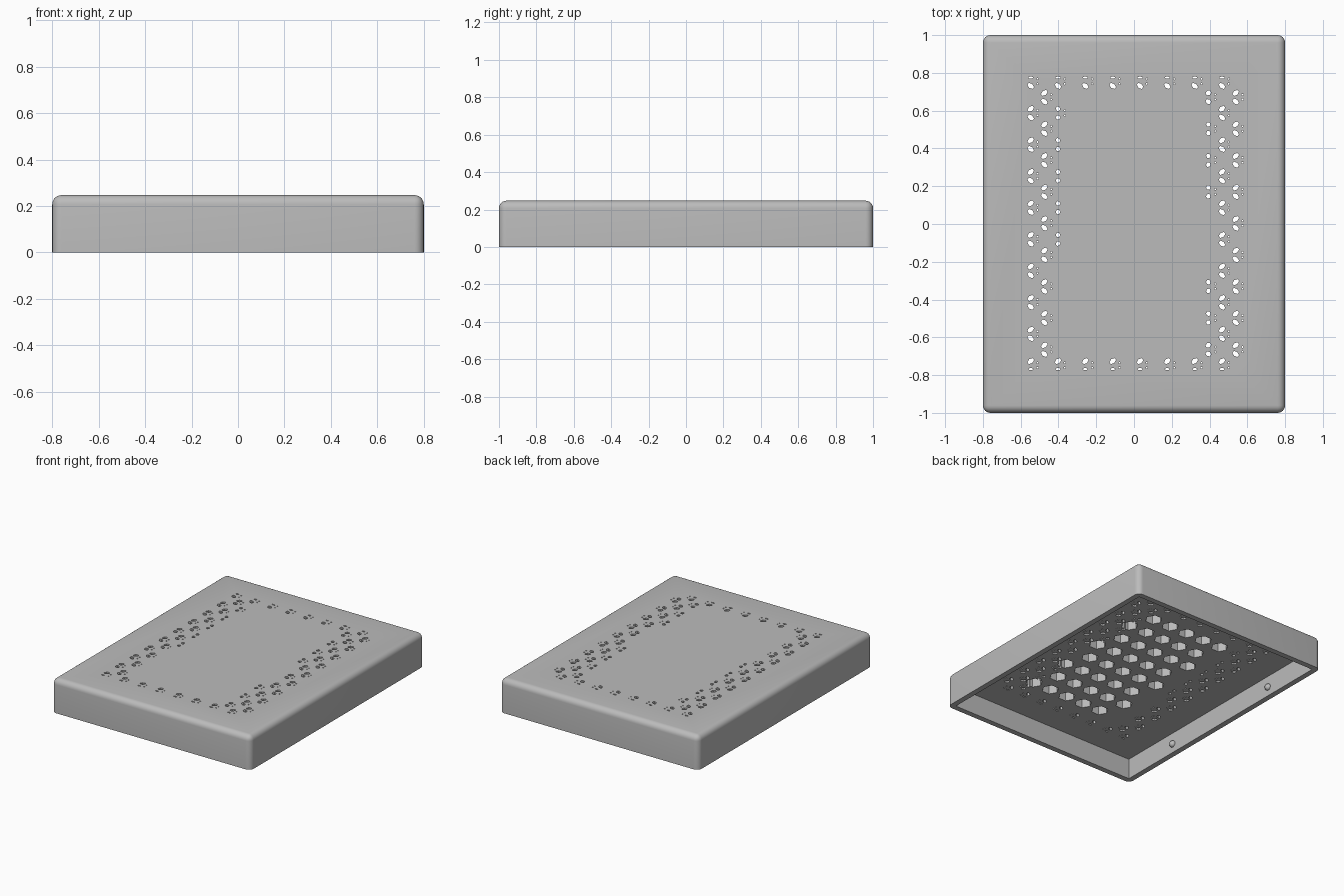
import bpy, bmesh, math
from mathutils import Matrix, Vector

cube = bpy.data.objects.get("Cube")
if cube:
    bpy.data.objects.remove(cube)

W, D, H = 1.6, 2.0, 0.247      # outer size
WALL, CEILING, ROUND = 0.04, 0.15, 0.04
PX, PY = 0.1447, 0.167         # pattern pitch

grey = bpy.data.materials.new("grey plastic")
grey.use_nodes = True
grey.diffuse_color = (0.5, 0.5, 0.5, 1)
grey.node_tree.nodes["Principled BSDF"].inputs["Base Color"].default_value = (0.5, 0.5, 0.5, 1)


def make_object(name, bm):
    mesh = bpy.data.meshes.new(name)
    bm.to_mesh(mesh)
    bm.free()
    mesh.materials.append(grey)
    obj = bpy.data.objects.new(name, mesh)
    bpy.context.collection.objects.link(obj)
    return obj


def add_box(bm, w, d, z0, z1):
    m = Matrix.Translation((0, 0, (z0 + z1) / 2)) @ Matrix.Diagonal((w, d, z1 - z0, 1))
    return bmesh.ops.create_cube(bm, size=1, matrix=m)["verts"]


def add_prism(bm, x, y, z0, z1, rx, ry, turn=0.0, sides=6):
    m = (Matrix.Translation((x, y, (z0 + z1) / 2)) @ Matrix.Rotation(turn, 4, "Z")
         @ Matrix.Diagonal((rx, ry, z1 - z0, 1)))
    bmesh.ops.create_cone(bm, cap_ends=True, segments=sides, radius1=1, radius2=1,
                          depth=1, matrix=m)


def cut(target, cutter):
    mod = target.modifiers.new(cutter.name, "BOOLEAN")
    mod.operation = "DIFFERENCE"
    mod.solver = "EXACT"
    mod.use_self = True
    mod.object = cutter
    cutter.hide_render = True
    bpy.context.view_layer.objects.active = target
    bpy.ops.object.modifier_apply(modifier=mod.name)
    bpy.data.objects.remove(cutter)


# Lid shell with rounded top and corners
bm = bmesh.new()
add_box(bm, W, D, 0, H)
edges = [e for e in bm.edges if max(v.co.z for v in e.verts) > H / 2]
bmesh.ops.bevel(bm, geom=edges, offset=ROUND, segments=6, profile=0.5, affect="EDGES")
lid = make_object("lid_shell", bm)

# Hollow underside
bm = bmesh.new()
add_box(bm, W - 2 * WALL, D - 2 * WALL, -0.1, CEILING)
cut(lid, make_object("hollow_cutter", bm))

# Staggered blind hexagonal pits under the middle of the top
bm = bmesh.new()
for row in range(8):
    y = 0.588 - PY * row
    for k in range(-2, 3):
        x = 0.03 + PX * k
        add_prism(bm, x + (PX / 2 if row % 2 else 0), y, CEILING - 0.05, H - 0.01,
                  0.058, 0.058, math.radians(30))
cut(lid, make_object("pit_cutter", bm))


# Small through holes in a ring around the pits
def hole_group(bm, x, y, upper=True, lower=True, narrow=1.0, dots=True):
    z0, z1 = CEILING - 0.05, H + 0.05
    if upper:
        add_prism(bm, x, y + 0.022, z0, z1, 0.02 * narrow, 0.013, math.radians(40) * narrow)
    if lower:
        add_prism(bm, x, y - 0.024, z0, z1, 0.02 * narrow, 0.013, math.radians(-40) * narrow)
    if dots:
        for dy in (-0.013, 0.013):
            add_prism(bm, x + 0.036, y + dy, z0, z1, 0.005, 0.005)


bm = bmesh.new()
left, right = -0.547, 0.466
for row in range(10):
    y = 0.755 - PY * row
    if row in (0, 9):
        # End rows: one lens plus a thin slit on the outer side
        out = 1 if row == 0 else -1
        for k in range(8):
            x = left + PX * k
            hole_group(bm, x, y, upper=out < 0, lower=out > 0)
            add_prism(bm, x, y + out * 0.02, CEILING - 0.05, H + 0.05, 0.014, 0.006)
    else:
        hole_group(bm, left, y)
        hole_group(bm, right, y)
        if y > -0.12:
            hole_group(bm, left + PX, y, narrow=0.6, dots=row == 1)
for row in range(9):
    y = 0.672 - PY * row
    hole_group(bm, left + PX / 2, y)
    hole_group(bm, right + PX / 2, y)
    if y > 0.15 or y < -0.3:
        hole_group(bm, right - PX / 2, y, narrow=0.8 if row in (0, 8) else 0.6)
cut(lid, make_object("hole_cutter", bm))

# Snap bumps on the inner long walls
bumps = []
for side in (-1, 1):
    for y in (-0.5, 0.5):
        bm = bmesh.new()
        bmesh.ops.create_uvsphere(bm, u_segments=20, v_segments=12, radius=0.024,
                                  matrix=Matrix.Translation(
                                      Vector((side * (W / 2 - WALL), y, 0.065))))
        bumps.append(make_object("snap_bump", bm))

for obj in [lid] + bumps:
    bpy.ops.object.select_all(action="DESELECT")
    obj.select_set(True)
    bpy.context.view_layer.objects.active = obj
    bpy.ops.object.shade_smooth_by_angle(angle=math.radians(35))
